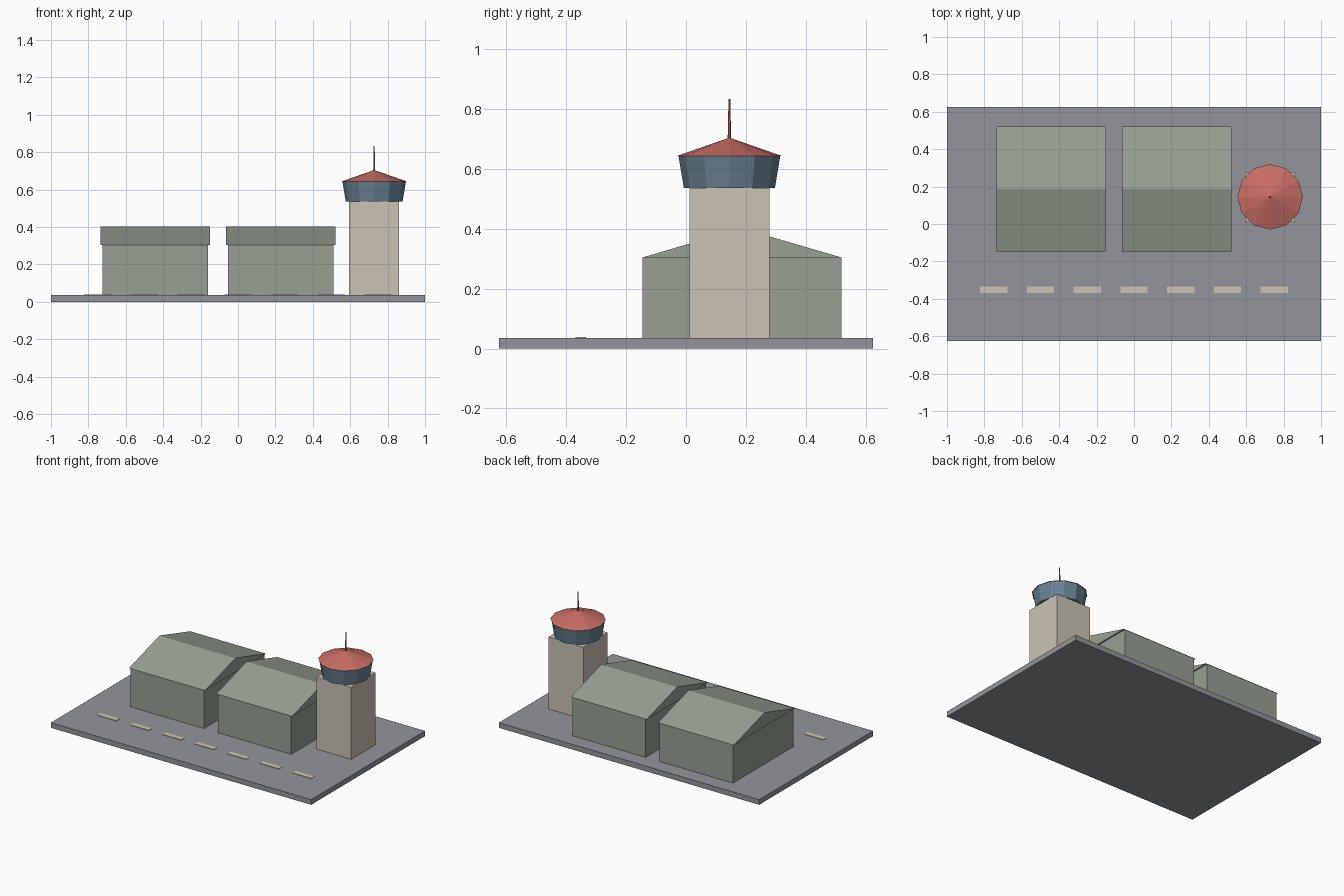
import bpy
import bmesh
from mathutils import Matrix, Vector

cube = bpy.data.objects.get("Cube")
if cube:
    bpy.data.objects.remove(cube, do_unlink=True)


def make_material(name, rgb):
    mat = bpy.data.materials.new(name)
    mat.use_nodes = True
    color = (*rgb, 1.0)
    mat.diffuse_color = color
    mat.node_tree.nodes["Principled BSDF"].inputs["Base Color"].default_value = color
    return mat


asphalt = make_material("asphalt_grey", (0.29, 0.30, 0.325))
sage = make_material("sage_green", (0.31, 0.35, 0.29))
cream = make_material("warm_cream", (0.60, 0.55, 0.46))
glass = make_material("slate_blue", (0.14, 0.22, 0.28))
red = make_material("faded_red", (0.58, 0.155, 0.13))


def add_object(name, bm, mat):
    bmesh.ops.recalc_face_normals(bm, faces=bm.faces)
    mesh = bpy.data.meshes.new(name)
    bm.to_mesh(mesh)
    bm.free()
    mesh.materials.append(mat)
    obj = bpy.data.objects.new(name, mesh)
    bpy.context.collection.objects.link(obj)
    return obj


def box(name, x, y, z0, z1, width, depth, mat):
    """Box standing from z0 to z1, centred on x and y."""
    bm = bmesh.new()
    place = Matrix.Translation((x, y, (z0 + z1) / 2))
    bmesh.ops.create_cube(bm, size=1, matrix=place @ Matrix.Diagonal((width, depth, z1 - z0, 1)))
    return add_object(name, bm, mat)


def frustum(name, x, y, z0, z1, r0, r1, sides, mat):
    """Faceted cone or tapered drum from z0 to z1."""
    bm = bmesh.new()
    bmesh.ops.create_cone(bm, cap_ends=True, segments=sides, radius1=r0, radius2=r1,
                          depth=z1 - z0, matrix=Matrix.Translation((x, y, (z0 + z1) / 2)))
    bmesh.ops.remove_doubles(bm, verts=bm.verts, dist=0.0001)
    return add_object(name, bm, mat)


def gable_roof(name, x, y, z0, z1, width, depth, mat):
    """Triangular prism with its ridge along x."""
    bm = bmesh.new()
    profile = [(y - depth / 2, z0), (y + depth / 2, z0), (y, z1)]
    end = bm.faces.new([bm.verts.new((x - width / 2, py, pz)) for py, pz in profile])
    moved = bmesh.ops.extrude_face_region(bm, geom=[end], use_keep_orig=True)["geom"]
    bmesh.ops.translate(bm, vec=Vector((width, 0, 0)),
                        verts=[g for g in moved if isinstance(g, bmesh.types.BMVert)])
    return add_object(name, bm, mat)


# Paved ground slab
GROUND = 0.036
box("ground_slab", 0, 0, 0, GROUND, 2, 1.25, asphalt)

# Dashed runway centre line
for i in range(7):
    box(f"runway_dash_{i + 1}", (i - 3) * 0.25, -0.352, GROUND - 0.002, GROUND + 0.003,
        0.145, 0.036, cream)

# Two gabled hangars
EAVES = 0.304
for side, x in (("right", -0.442), ("left", 0.228)):
    box(f"{side}_hangar_walls", x, 0.187, GROUND, EAVES, 0.564, 0.664, sage)
    gable_roof(f"{side}_hangar_roof", x, 0.187, EAVES, 0.402, 0.584, 0.67, sage)

# Control tower: shaft, flared cab, conical roof, mast
TX, TY = 0.728, 0.145
box("tower_shaft", TX, TY, GROUND, 0.536, 0.268, 0.268, cream)
frustum("tower_cab", TX, TY, 0.536, 0.644, 0.152, 0.17, 12, glass)
frustum("tower_roof", TX, TY, 0.644, 0.705, 0.175, 0, 12, red)
frustum("tower_mast", TX, TY, 0.69, 0.834, 0.006, 0.003, 6, red)
